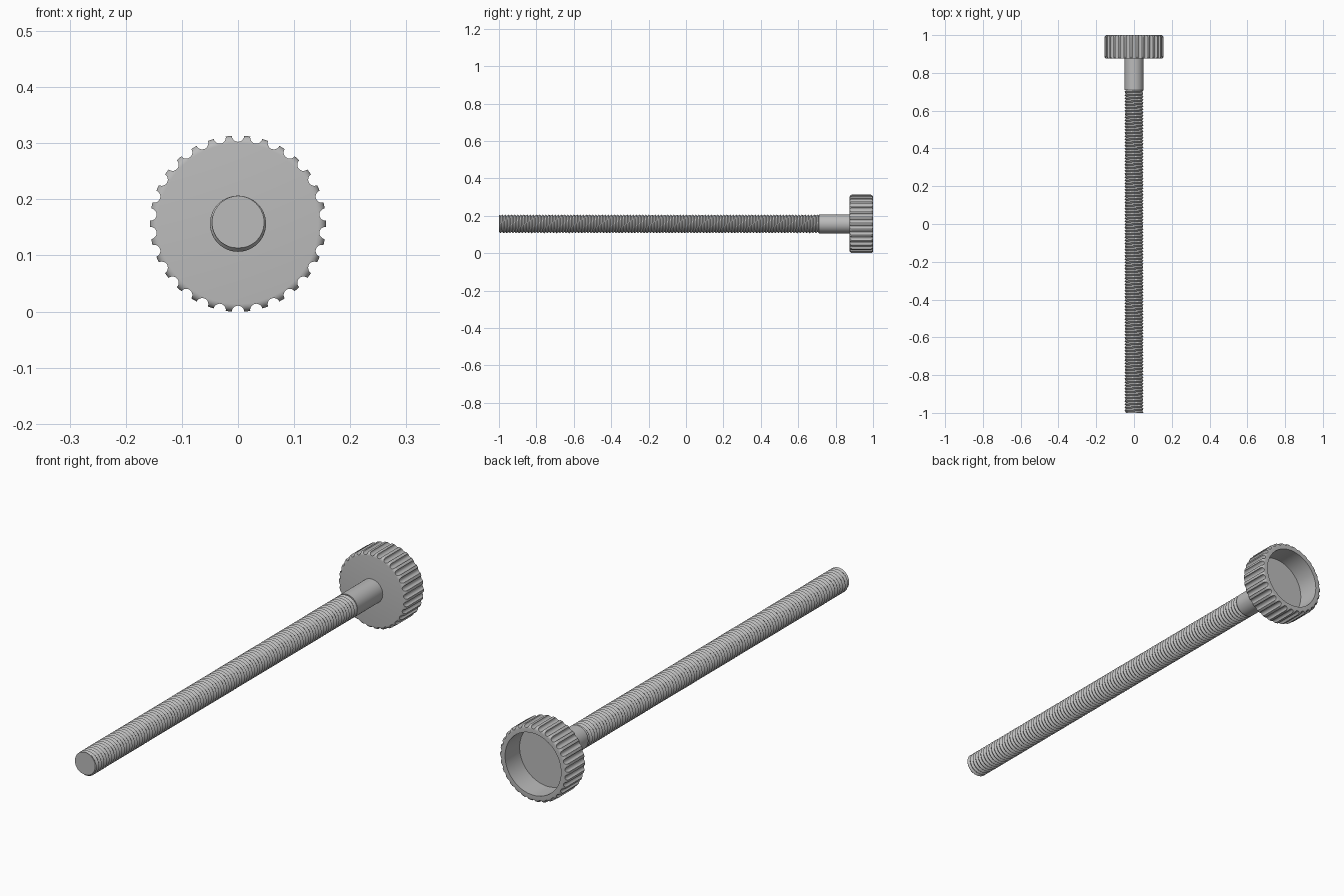
import bpy
import bmesh
from math import cos, sin, pi, radians

if "Cube" in bpy.data.objects:
    bpy.data.objects.remove(bpy.data.objects["Cube"], do_unlink=True)

AXIS_Z = 0.1565
KNOB_R = 0.157
KNOB_FRONT, KNOB_BACK = 0.875, 1.0
SHAFT_R = 0.05
THREAD_END = 0.71

steel = bpy.data.materials.new("grey_steel")
steel.use_nodes = True
grey = (0.5, 0.5, 0.5, 1)
steel.diffuse_color = grey
steel.node_tree.nodes["Principled BSDF"].inputs["Base Color"].default_value = grey


def make_object(name, bm):
    bmesh.ops.recalc_face_normals(bm, faces=bm.faces)
    mesh = bpy.data.meshes.new(name)
    bm.to_mesh(mesh)
    bm.free()
    obj = bpy.data.objects.new(name, mesh)
    bpy.context.collection.objects.link(obj)
    obj.location.z = AXIS_Z
    mesh.materials.append(steel)
    return obj


def activate(obj):
    bpy.ops.object.select_all(action="DESELECT")
    obj.select_set(True)
    bpy.context.view_layer.objects.active = obj


def smooth(obj):
    activate(obj)
    bpy.ops.object.shade_smooth_by_angle(angle=radians(30))


def turn(bm, profile, steps, cx=0, cz=0):
    """Revolve (radius, y) points round an axis parallel to y."""
    rings = []
    for r, y in profile:
        count = 1 if r == 0 else steps
        rings.append([bm.verts.new((cx + r * sin(2 * pi * i / steps), y,
                                    cz + r * cos(2 * pi * i / steps)))
                      for i in range(count)])
    for a, b in zip(rings, rings[1:]):
        for i in range(steps):
            j = (i + 1) % steps
            corners = [a[i % len(a)], a[j % len(a)], b[j % len(b)], b[i % len(b)]]
            bm.faces.new(list(dict.fromkeys(corners)))


# Knob: rounded disc with a deep recess in its back
fillet = 0.014
arc = [radians(a) for a in range(0, 91, 15)]
profile = [(0, KNOB_FRONT)]
profile += [(KNOB_R - fillet + fillet * sin(a),
             KNOB_FRONT + fillet - fillet * cos(a)) for a in arc]
profile += [(KNOB_R - fillet + fillet * cos(a),
             KNOB_BACK - fillet + fillet * sin(a)) for a in arc]
profile += [(0.128, KNOB_BACK), (0.128, 0.905), (0, 0.905)]
bm = bmesh.new()
turn(bm, profile, 120)
knob = make_object("knob", bm)

# Grip flutes cut round the rim
bm = bmesh.new()
for k in range(30):
    a = 2 * pi * k / 30
    turn(bm, [(0, 0.85), (0.011, 0.85), (0.011, 1.03), (0, 1.03)], 20,
         KNOB_R * sin(a), KNOB_R * cos(a))
cutter = make_object("flute_cutter", bm)
cutter.hide_render = True
cut = knob.modifiers.new("flutes", "BOOLEAN")
cut.operation = "DIFFERENCE"
cut.solver = "EXACT"
cut.object = cutter
activate(knob)
bpy.ops.object.modifier_apply(modifier=cut.name)
bpy.data.objects.remove(cutter, do_unlink=True)
smooth(knob)

# Plain shank between the thread and the knob
bm = bmesh.new()
turn(bm, [(0, THREAD_END), (SHAFT_R, THREAD_END),
          (SHAFT_R, KNOB_FRONT + 0.01), (0, KNOB_FRONT + 0.01)], 64)
smooth(make_object("shank", bm))

# Threaded rod: one helical V ridge, trimmed flat at both ends
pitch, depth, steps = 0.0167, 0.007, 36
start = -1 - 2 * pitch
turns = int((THREAD_END - start) / pitch) + 3
bm = bmesh.new()
crest, root = [], []
for i in range(turns * steps):
    a = 2 * pi * i / steps
    y = start + pitch * i / steps
    for line, r, dy in ((crest, SHAFT_R, 0), (root, SHAFT_R - depth, pitch / 2)):
        line.append(bm.verts.new((r * sin(a), y + dy, r * cos(a))))
for i in range(len(crest) - 1):
    bm.faces.new((crest[i], crest[i + 1], root[i + 1], root[i]))
    n = i + steps
    if n + 1 < len(crest):
        bm.faces.new((root[i], root[i + 1], crest[n + 1], crest[n]))
for y, direction in ((-1, -1), (THREAD_END, 1)):
    bmesh.ops.bisect_plane(bm, geom=bm.verts[:] + bm.edges[:] + bm.faces[:],
                           plane_co=(0, y, 0), plane_no=(0, direction, 0),
                           clear_outer=True)
bmesh.ops.holes_fill(bm, edges=[e for e in bm.edges if e.is_boundary], sides=0)
smooth(make_object("threaded_rod", bm))
